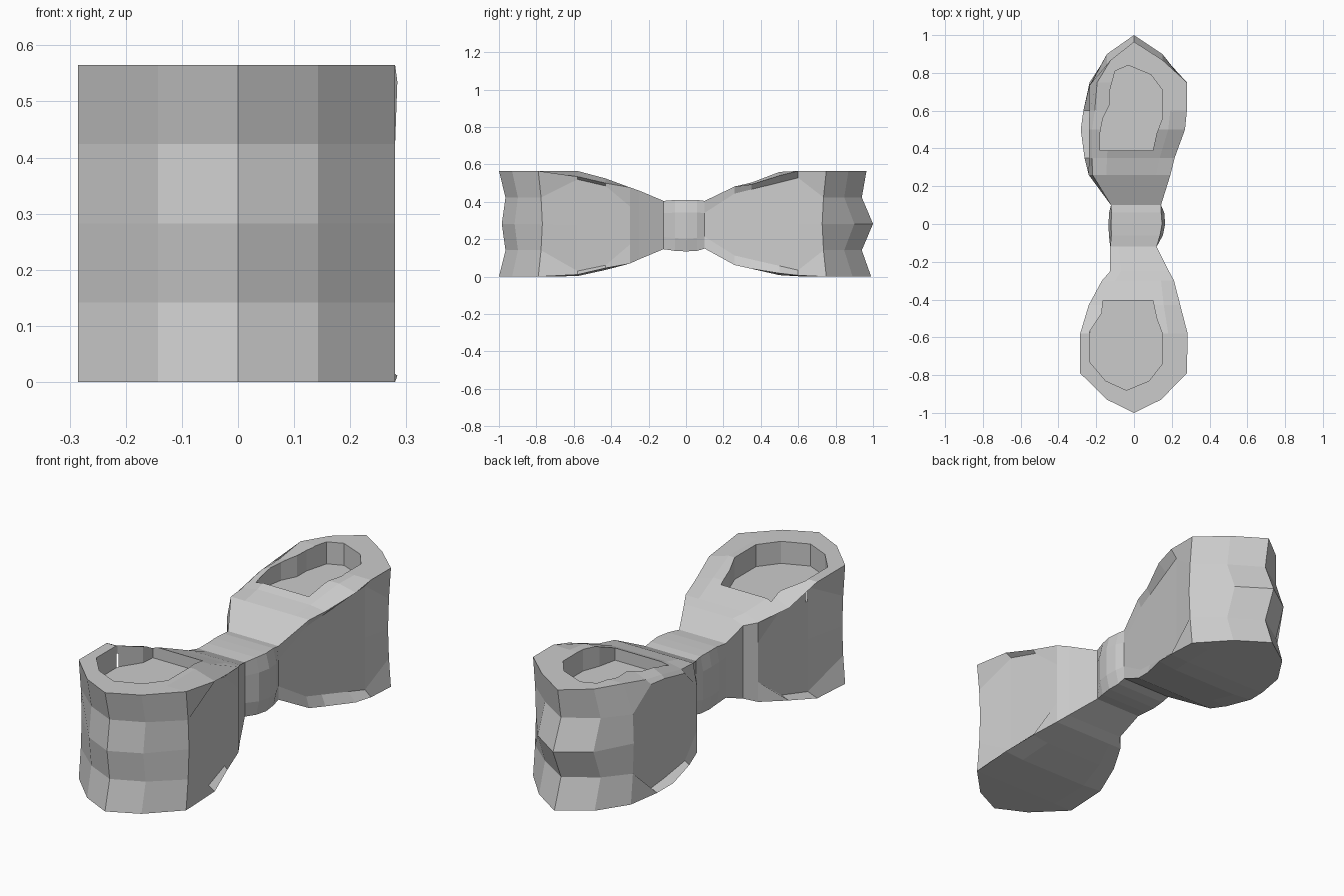
import bpy, bmesh

if "Cube" in bpy.data.objects:
    bpy.data.objects.remove(bpy.data.objects["Cube"])

# stations along the length: y, left x, right x, bottom z, top z
STATIONS = [
    (-1.00, 0.000, 0.000, 0.000, 0.565), (-0.93, -0.143, 0.143, 0.000, 0.565),
    (-0.79, -0.285, 0.280, 0.000, 0.565), (-0.58, -0.285, 0.284, 0.003, 0.565),
    (-0.43, -0.240, 0.245, 0.036, 0.525), (-0.30, -0.170, 0.212, 0.070, 0.477),
    (-0.25, -0.126, 0.185, 0.093, 0.460), (-0.12, -0.126, 0.120, 0.147, 0.405),
    (-0.06, -0.133, 0.153, 0.138, 0.410), (0.00, -0.135, 0.165, 0.135, 0.411),
    (0.06, -0.132, 0.160, 0.138, 0.410), (0.10, -0.122, 0.143, 0.150, 0.405),
    (0.26, -0.240, 0.193, 0.062, 0.482), (0.35, -0.262, 0.215, 0.042, 0.503),
    (0.50, -0.282, 0.270, 0.008, 0.560), (0.60, -0.268, 0.280, 0.002, 0.565),
    (0.75, -0.235, 0.280, 0.000, 0.565), (0.90, -0.143, 0.150, 0.000, 0.565),
    (1.00, 0.000, 0.000, 0.000, 0.565)]
LAST = len(STATIONS) - 1
LEVELS = 5
FRONT_DENT = [0.0, 0.035, 0.015, 0.035, 0.0]
BACK_DENT = [0.01, 0.06, 0.0, 0.06, 0.035]
EDGE_DENT = [0.0, 0.015, 0.022, 0.015, 0.0]
# flat wall panels between two stations; the rims flare out beyond them
PANELS = {1: [(2, 5), (12, 16)], 2: [(2, 5), (11, 16)]}
# inward lean of the back-left rim, and drop of the rims, by station
LEFT_LEAN = {12: 0.02, 13: 0.04, 14: 0.06, 15: 0.06, 16: 0.04, 17: 0.02}
LEFT_DROP = {4: 0.04, 5: 0.03, 6: 0.02, 13: 0.015, 14: 0.04, 15: 0.035}
RIGHT_DROP = {3: 0.03, 4: 0.025, 13: 0.01, 14: 0.02}
BOTTOM_LIFT = {3: 0.008, 4: 0.01, 14: 0.01, 15: 0.005}


def make_object(name, bm):
    bmesh.ops.recalc_face_normals(bm, faces=bm.faces)
    mesh = bpy.data.meshes.new(name)
    bm.to_mesh(mesh)
    bm.free()
    obj = bpy.data.objects.new(name, mesh)
    bpy.context.collection.objects.link(obj)
    return obj


def wall_point(i, k, side):
    """Point of station i at level k; side 1 is left, 2 is right."""
    s = STATIONS[i]
    y, x, zb, zt = s[0], s[side], s[3], s[4]
    drop = (LEFT_DROP if side == 1 else RIGHT_DROP).get(i, 0)
    zb, zt = zb + BOTTOM_LIFT.get(i, 0), zt - drop
    z = zb + (zt - zb) * k / (LEVELS - 1)
    # dented ends
    weight = {0: 1, 1: 0.9}
    y += FRONT_DENT[k] * weight.get(i, 0) - BACK_DENT[k] * weight.get(LAST - i, 0)
    y += EDGE_DENT[k] * ((i == 2) - (i == LAST - 2))
    # rounded handle
    if 8 <= i <= 10 and k in (0, LEVELS - 1):
        x *= 0.9
    if side == 1 and k == LEVELS - 1:
        x += LEFT_LEAN.get(i, 0)
    # flat panels
    if 0 < k < LEVELS - 1:
        for a, b in PANELS[side]:
            if a < i < b:
                p, q = STATIONS[a], STATIONS[b]
                t = (s[0] - p[0]) / (q[0] - p[0])
                x, low, high = (p[c] + (q[c] - p[c]) * t for c in (side, 3, 4))
                low, high = max(low, zb + 0.015), min(high, zt - 0.015)
                z = low + (high - low) * (k - 1) / 2
    return x, y, z


def make_body():
    bm = bmesh.new()
    rings = []
    for k in range(LEVELS):
        left, right = [], []
        for i in range(LAST + 1):
            right.append(bm.verts.new(wall_point(i, k, 2)))
            left.append(right[-1] if i in (0, LAST) else bm.verts.new(wall_point(i, k, 1)))
        rings.append((left, right))
    # side walls
    for lower, upper in zip(rings, rings[1:]):
        for side in (0, 1):
            for i in range(LAST):
                bm.faces.new((lower[side][i], lower[side][i + 1],
                              upper[side][i + 1], upper[side][i]))
    # top and bottom surfaces, with inner columns that stay at full height
    for (left, right), col in ((rings[0], 3), (rings[-1], 4)):
        rows = []
        for i, (l, r) in enumerate(zip(left, right)):
            if l is r:
                rows.append([l] * 4)
                continue
            z = STATIONS[i][col]
            inner = []
            for f in (0.18, 0.82):
                p = l.co.lerp(r.co, f)
                inner.append(bm.verts.new((p.x, p.y, z)))
            rows.append([l, *inner, r])
        for p, q in zip(rows, rows[1:]):
            for j in range(3):
                bm.faces.new(list(dict.fromkeys((p[j], p[j + 1], q[j + 1], q[j]))))
    return make_object("body", bm)


def cut_recess(body, name, outline, floor):
    bm = bmesh.new()
    base = [bm.verts.new((x, y, floor)) for x, y in outline]
    top = [bm.verts.new((x, y, 0.8)) for x, y in outline]
    n = len(top)
    for i in range(n):
        bm.faces.new((base[i], base[(i + 1) % n], top[(i + 1) % n], top[i]))
    bm.faces.new(base)
    bm.faces.new(top)
    cutter = make_object(name, bm)
    cutter.hide_render = True
    mod = body.modifiers.new(name, "BOOLEAN")
    mod.operation = "DIFFERENCE"
    mod.solver = "EXACT"
    mod.object = cutter
    return cutter


body = make_body()

# shallow trays in the two raised ends
front = [(-0.165, -0.405), (0.10, -0.405), (0.12, -0.50), (0.15, -0.58), (0.15, -0.74),
         (0.08, -0.83), (-0.04, -0.88), (-0.15, -0.83), (-0.235, -0.73),
         (-0.235, -0.57), (-0.17, -0.47)]
back = [(-0.18, 0.39), (0.10, 0.39), (0.12, 0.48), (0.15, 0.56), (0.15, 0.71),
        (0.09, 0.79), (-0.03, 0.84), (-0.10, 0.81), (-0.13, 0.70), (-0.13, 0.63),
        (-0.165, 0.56), (-0.18, 0.48)]
cutters = [cut_recess(body, "front_tray_cutter", front, 0.46),
           cut_recess(body, "back_tray_cutter", back, 0.46)]

# apply the cuts and drop the cutters
depsgraph = bpy.context.evaluated_depsgraph_get()
cut_mesh = bpy.data.meshes.new_from_object(body.evaluated_get(depsgraph))
body.modifiers.clear()
body.data = cut_mesh
for c in cutters:
    bpy.data.objects.remove(c)
